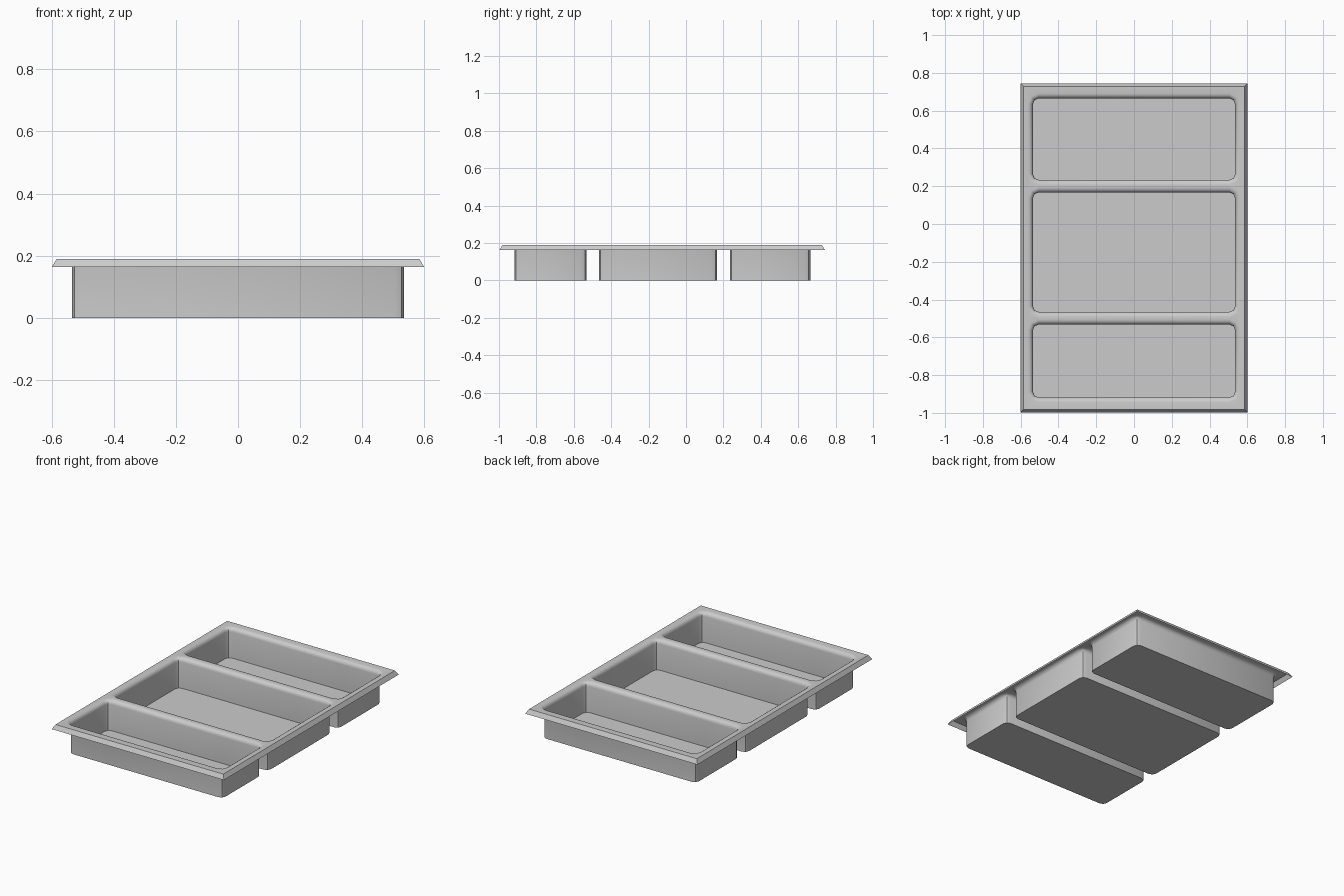
import bpy
import bmesh
import math

cube = bpy.data.objects.get("Cube")
if cube:
    bpy.data.objects.remove(cube, do_unlink=True)

TOP, LIP_Z = 0.19, 0.163            # frame top and lower lip heights
HALF_X, FRONT, BACK = 0.6, -0.997, 0.743
CHAMFER = 0.016                     # slope of the outer lip
WELL_X, CORNER = 0.535, 0.03        # well half width and corner radius
FILLET, STEPS = 0.026, 4            # rounded edge around each opening
WELLS = [(-0.918, -0.532), (-0.465, 0.167), (0.234, 0.665)]

bm = bmesh.new()


def rounded_ring(half_x, y0, y1, radius, z, segments=2):
    """Counter-clockwise ring of vertices with rounded corners."""
    ring = []
    corners = [(1, 1), (-1, 1), (-1, -1), (1, -1)]
    for quarter, (sx, sy) in enumerate(corners):
        cx = sx * (half_x - radius)
        cy = y1 - radius if sy > 0 else y0 + radius
        for i in range(segments + 1):
            a = (quarter + i / segments) * math.pi / 2
            ring.append(bm.verts.new((cx + radius * math.cos(a),
                                      cy + radius * math.sin(a), z)))
    return ring


def rectangle_ring(inset, z):
    x, y0, y1 = HALF_X - inset, FRONT + inset, BACK - inset
    return [bm.verts.new((px, py, z)) for px, py in
            ((x, y1), (-x, y1), (-x, y0), (x, y0))]


def bridge(lower, upper):
    """Wall of quads between two matching rings."""
    n = len(lower)
    for i in range(n):
        j = (i + 1) % n
        bm.faces.new((lower[i], lower[j], upper[j], upper[i]))


def ring_edges(ring):
    return [bm.edges.get((ring[i - 1], ring[i])) for i in range(len(ring))]


# Sloping outer lip
frame_ring = rectangle_ring(CHAMFER, TOP)
bridge(rectangle_ring(0, LIP_Z), frame_ring)
border = ring_edges(frame_ring)

# Wells: floor, upright walls and a rounded edge up to the frame
for y0, y1 in WELLS:
    ring = rounded_ring(WELL_X, y0, y1, CORNER, 0)
    bm.faces.new(ring)
    for i in range(STEPS + 1):
        t = i / STEPS * math.pi / 2
        grow = FILLET * (1 - math.cos(t))
        z = TOP - FILLET * (1 - math.sin(t))
        upper = rounded_ring(WELL_X + grow, y0 - grow, y1 + grow,
                             CORNER + grow, z)
        bridge(upper, ring)
        ring = upper
    border += ring_edges(ring)

# Flat top of the frame, with the well openings left out
bmesh.ops.triangle_fill(bm, edges=border, use_beauty=True, normal=(0, 0, 1))
for face in bm.faces:
    if face.normal.length == 0:
        face.normal_update()
    if all(abs(v.co.z - TOP) < 1e-5 for v in face.verts) and face.normal.z < 0:
        face.normal_flip()

mesh = bpy.data.meshes.new("divided_tray")
bm.to_mesh(mesh)
bm.free()
tray = bpy.data.objects.new("divided_tray", mesh)
bpy.context.collection.objects.link(tray)

# Plain grey material
grey = bpy.data.materials.new("light_grey")
grey.use_nodes = True
colour = (0.6, 0.6, 0.6, 1)
grey.diffuse_color = colour
grey.node_tree.nodes["Principled BSDF"].inputs["Base Color"].default_value = colour
mesh.materials.append(grey)

bpy.ops.object.select_all(action="DESELECT")
tray.select_set(True)
bpy.context.view_layer.objects.active = tray
bpy.ops.object.shade_smooth_by_angle(angle=math.radians(30))
